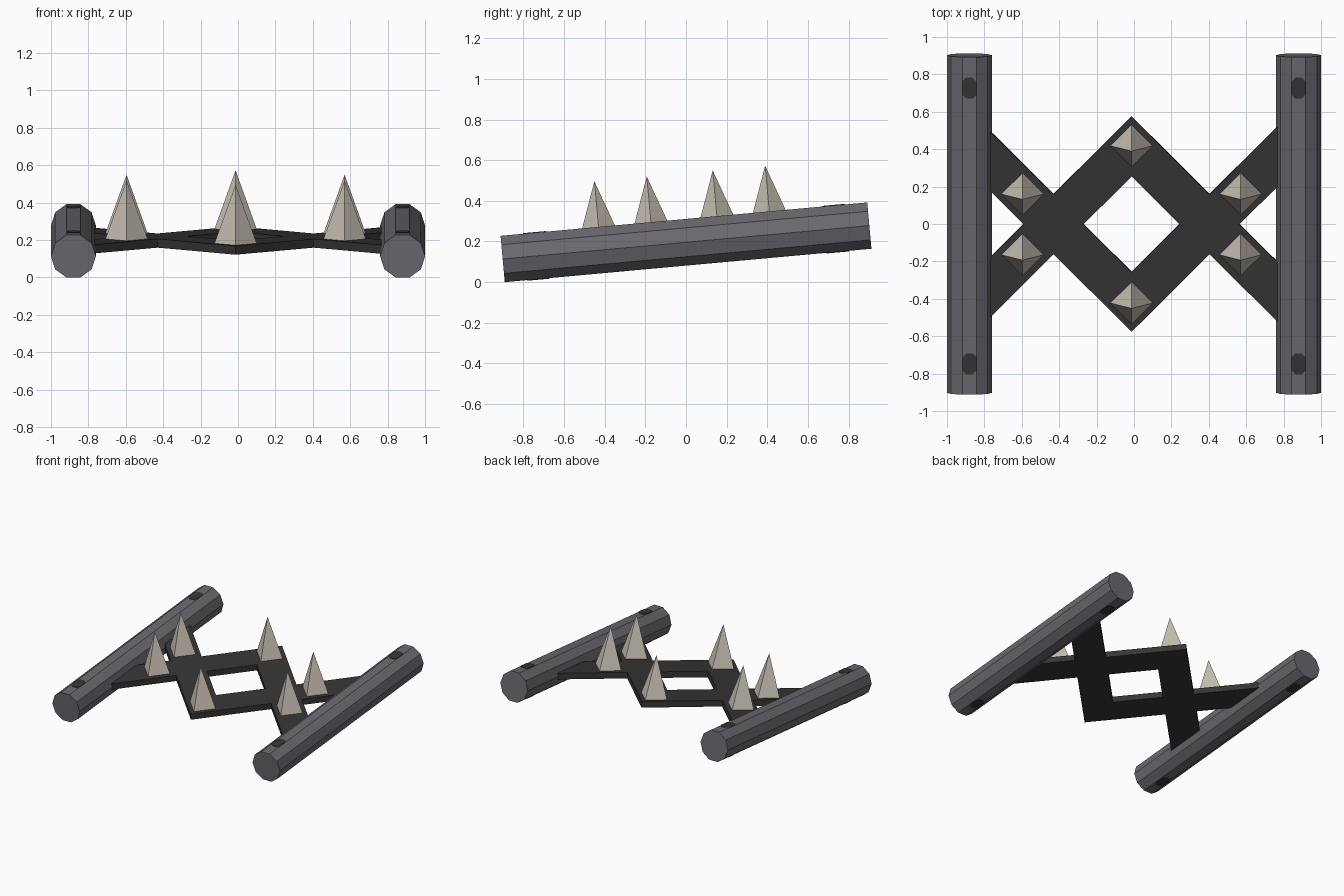
import bpy, bmesh, math
from mathutils import Matrix

if "Cube" in bpy.data.objects:
    bpy.data.objects.remove(bpy.data.objects["Cube"])

# The whole assembly leans up towards the back
TILT = Matrix.Translation((0, 0, 0.196)) @ Matrix.Rotation(math.radians(5.2), 4, 'X')
CX = -0.013                     # lattice sits slightly left of centre
BOARD_Z = (-0.022, 0.025)       # board underside and top
BAR_R, BAR_HALF, BAR_X = 0.1203, 0.906, 0.88


def material(name, rgb):
    m = bpy.data.materials.new(name)
    m.diffuse_color = (*rgb, 1)
    m.use_nodes = True
    m.node_tree.nodes["Principled BSDF"].inputs["Base Color"].default_value = m.diffuse_color
    return m


GREY = material("steel_grey", (0.148, 0.140, 0.160))
DARK = material("dark_iron", (0.036, 0.036, 0.036))
BONE = material("pale_spike", (0.57, 0.52, 0.45))


def finish(name, bm, mat):
    bmesh.ops.recalc_face_normals(bm, faces=bm.faces[:])
    me = bpy.data.meshes.new(name)
    bm.to_mesh(me)
    bm.free()
    me.transform(TILT)
    me.materials.append(mat)
    ob = bpy.data.objects.new(name, me)
    bpy.context.collection.objects.link(ob)
    return ob


def prism(name, outline, z0, z1, mat):
    """Extrude a flat outline between two heights."""
    bm = bmesh.new()
    face = bm.faces.new([bm.verts.new((x, y, z0)) for x, y in outline])
    ext = bmesh.ops.extrude_face_region(bm, geom=[face])["geom"]
    verts = [v for v in ext if isinstance(v, bmesh.types.BMVert)]
    bmesh.ops.translate(bm, verts=verts, vec=(0, 0, z1 - z0))
    return finish(name, bm, mat)


# Ten-sided side bars with a flat side on top
for side, sx in (("left", -1), ("right", 1)):
    bm = bmesh.new()
    bmesh.ops.create_cone(bm, cap_ends=True, segments=10, radius1=BAR_R,
                          radius2=BAR_R, depth=2 * BAR_HALF)
    # a vertex must point sideways along x
    bmesh.ops.rotate(bm, verts=bm.verts[:], matrix=Matrix.Rotation(math.pi / 2, 3, 'X'))
    far = max(bm.verts, key=lambda v: v.co.x).co
    bmesh.ops.rotate(bm, verts=bm.verts[:],
                     matrix=Matrix.Rotation(math.atan2(far.z, far.x), 3, 'Y'))
    bmesh.ops.translate(bm, verts=bm.verts[:], vec=(sx * BAR_X, 0, 0))
    finish(side + "_bar", bm, GREY)

    # Dark bolts passing through both ends of the bar
    for end, sy in (("front", -1), ("back", 1)):
        w, l, c = 0.037, 0.056, 0.02
        quarter = [(w, l - c), (w - c, l)]
        loop = (quarter + [(-x, y) for x, y in quarter[::-1]]
                + [(-x, -y) for x, y in quarter] + [(x, -y) for x, y in quarter[::-1]])
        outline = [(sx * BAR_X + x, sy * 0.74 + y) for x, y in loop]
        prism(f"{side}_{end}_bolt", outline, -0.1175, 0.1175, DARK)

# Crossed diagonal boards, mirrored into four
for sx in (-1, 1):
    for sy in (-1, 1):
        shape = [(0, 0.577), (0.86, -0.283), (0.86, -0.603), (-0.16, 0.417)]
        name = ("left" if sx < 0 else "right") + ("_front" if sy < 0 else "_back")
        prism(name + "_board", [(CX + sx * x, sy * y) for x, y in shape], *BOARD_Z, DARK)

# Four-sided spikes standing on the boards
spots = [(0, 0.422), (0, -0.422)] + [(sx * 0.583, sy * 0.163)
                                     for sx in (-1, 1) for sy in (-1, 1)]
for i, (x, y) in enumerate(spots, 1):
    bm = bmesh.new()
    base = [bm.verts.new((CX + x + dx * 0.113, y + dy * 0.113, BOARD_Z[1]))
            for dx, dy in ((1, 0), (0, 1), (-1, 0), (0, -1))]
    tip = bm.verts.new((CX + x, y, BOARD_Z[1] + 0.315))
    bm.faces.new(base)
    for a, b in zip(base, base[1:] + base[:1]):
        bm.faces.new((a, b, tip))
    finish(f"spike_{i}", bm, BONE)
